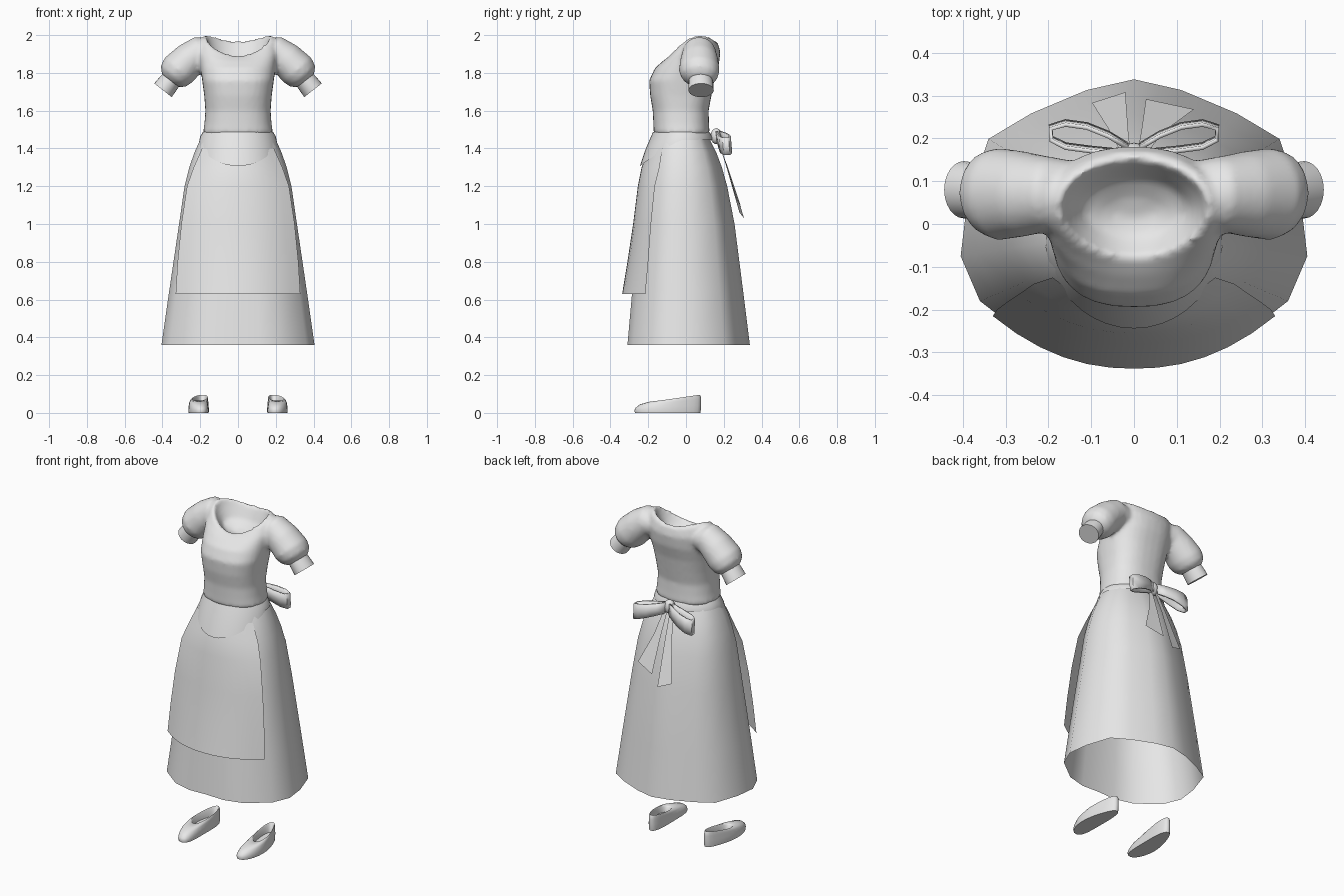
import bpy, bmesh, math
from mathutils import Vector

if "Cube" in bpy.data.objects:
    bpy.data.objects.remove(bpy.data.objects["Cube"])

cloth = bpy.data.materials.new("plain grey")
cloth.diffuse_color = (0.8, 0.8, 0.8, 1)
cloth.use_nodes = True
cloth.node_tree.nodes["Principled BSDF"].inputs["Base Color"].default_value = cloth.diffuse_color


def finish(name, bm, angle=50):
    bmesh.ops.recalc_face_normals(bm, faces=bm.faces)
    me = bpy.data.meshes.new(name)
    bm.to_mesh(me)
    bm.free()
    me.materials.append(cloth)
    me.shade_smooth()
    me.set_sharp_from_angle(angle=math.radians(angle))
    ob = bpy.data.objects.new(name, me)
    bpy.context.collection.objects.link(ob)
    return ob


def loft(bm, rings, closed=True, caps=(False, False)):
    """Skin a list of equally long point rows."""
    vs = [[bm.verts.new(p) for p in r] for r in rings]
    n = len(vs[0])
    for a, b in zip(vs, vs[1:]):
        for i in range(n if closed else n - 1):
            j = (i + 1) % n
            bm.faces.new((a[i], a[j], b[j], b[i]))
    for use, ring in zip(caps, (vs[0], vs[-1])):
        if use:
            bm.faces.new(ring)


def spow(v, e):
    return math.copysign(abs(v) ** e, v)


def oval(hx, yf, yb, zf, zb, side=0.0, e=1.0, n=32):
    """Oval ring; height runs from zf (front) to zb (back), raised at the sides."""
    pts = []
    for i in range(n):
        t = 2 * math.pi * i / n
        s, c = math.sin(t), math.cos(t)
        pts.append((hx * spow(s, e), (yf + yb) / 2 - (yb - yf) / 2 * spow(c, e),
                    (zf + zb) / 2 - (zb - zf) / 2 * c + side * s * s))
    return pts


def lerp_table(table, z):
    """Interpolate rows (z, a, b, c) sorted from high to low."""
    for p, q in zip(table, table[1:]):
        if z >= q[0]:
            f = (p[0] - z) / (p[0] - q[0])
            return [a + (b - a) * f for a, b in zip(p[1:], q[1:])]
    return table[-1][1:]


# skirt: faceted hem outline carried up to the waist
half = [(0, .34), (.11, .315), (.24, .26), (.34, .2), (.39, .05), (.405, -.075),
        (.36, -.18), (.23, -.28), (.115, -.31), (0, -.305)]
hem = half + [(-x, y) for x, y in half[-2:0:-1]]
skirt_rows = [(1.49, .175, -.16, .11), (1.44, .203, -.18, .13), (1.38, .23, -.198, .16),
              (1.30, .258, -.213, .19), (1.2, .283, -.23, .218), (1.0, .312, -.25, .257),
              (.64, .365, -.285, .303), (.36, .405, -.31, .338)]
rings = []
for z, hx, yf, yb in skirt_rows:
    rings.append([(x / .405 * hx, y / .31 * -yf if y < 0 else y / .34 * yb, z)
                  for x, y in hem])
bm = bmesh.new()
loft(bm, rings)
finish("skirt", bm)

# apron panel hanging in front of the skirt
apron_rows = [(1.40, .19, -.198, -.125), (1.3, .235, -.235, -.14), (1.2, .27, -.255, -.165),
              (1.0, .30, -.28, -.185), (.8, .32, -.31, -.20), (.63, .33, -.338, -.215)]
bm = bmesh.new()
rows = []
for z, w, yf, ye in apron_rows:
    row = []
    for i in range(13):
        u = i / 6 - 1
        row.append((u * w, yf + (ye - yf) * abs(u) ** 2.2, z))
    rows.append(row)
loft(bm, rows, closed=False)
finish("apron", bm)

# waistband: thin at the back, dipping to a rounded yoke in front
bm = bmesh.new()
top, mid, low = [], [], []
n = 40
for i in range(n):
    t = 2 * math.pi * i / n
    s, c = math.sin(t), math.cos(t)
    top.append((.186 * s, -.025 - .15 * c, 1.487))
    zl = 1.445 - .138 * max(0, c) ** 1.2
    hx, yf, yb = lerp_table(skirt_rows, zl)
    hx = min(hx, .205)
    p = Vector((hx * s * 1.02, (yf + yb) / 2 - (yb - yf) / 2 * c, zl))
    if c > 0:
        p.y = -.02 - .224 * c
    else:
        p.y = -.02 - .16 * c
    low.append(p)
    mid.append(Vector(top[-1]).lerp(p, .5) + Vector((.004 * s, -.004 * c, 0)))
loft(bm, [top, mid, low])
finish("waistband", bm)

# bodice with hollow neckline, plus puffed sleeves, blended into one surface
bm = bmesh.new()
body = [(.176, -.16, .115, 1.472, 1.472, 0, .85), (.185, -.172, .125, 1.485, 1.485, 0, .85),
        (.178, -.173, .122, 1.53, 1.53, 0, .85), (.173, -.176, .12, 1.6, 1.6, 0, .85),
        (.179, -.19, .135, 1.68, 1.68, 0, .82), (.19, -.195, .15, 1.76, 1.76, 0, .8),
        (.2, -.165, .174, 1.825, 1.84, 0, .85), (.21, -.12, .182, 1.865, 1.91, .03, .9),
        (.197, -.09, .17, 1.885, 1.955, .06, 1), (.173, -.077, .152, 1.893, 1.972, .065, 1),
        (.155, -.06, .135, 1.875, 1.945, .04, 1), (.12, -.03, .105, 1.85, 1.89, .01, 1),
        (.05, .01, .065, 1.84, 1.86, 0, 1)]
loft(bm, [oval(*r) for r in body], caps=(True, True))


def tube(sections, side):
    rings = []
    for x, y, z, deg, r, ry in sections:
        a = math.radians(deg)
        ring = []
        for i in range(24):
            t = 2 * math.pi * i / 24
            k = r * math.cos(t)
            ring.append((side * (x + k * math.sin(a)), y + ry * math.sin(t),
                         z + k * math.cos(a)))
        rings.append(ring)
    return rings


puff = [(.15, .07, 1.905, 8, .07, .08), (.20, .07, 1.908, 18, .088, .088),
        (.26, .07, 1.866, 35, .094, .1), (.315, .07, 1.815, 48, .098, .108),
        (.343, .073, 1.782, 50, .086, .096), (.36, .077, 1.758, 52, .056, .064)]
cuff = [(.345, .077, 1.774, 52, .052, .06), (.365, .078, 1.75, 52, .056, .064),
        (.397, .08, 1.708, 52, .059, .067)]
for side in (-1, 1):
    loft(bm, tube(puff, side), caps=(True, True))
bodice = finish("bodice", bm)
mod = bodice.modifiers.new("blend", 'REMESH')
mod.mode = 'VOXEL'
mod.voxel_size = .012
mod.use_smooth_shade = True
mod = bodice.modifiers.new("soften", 'SMOOTH')
mod.factor = .5
mod.iterations = 4

# cuffs
for side, label in ((-1, "left"), (1, "right")):
    bm = bmesh.new()
    loft(bm, tube(cuff, side), caps=(True, True))
    finish(label + "_cuff", bm)

# bow at the back: loops, knot and tails
loop = [(.015, .178), (.06, .205), (.11, .225), (.16, .232), (.195, .222), (.193, .195),
        (.16, .178), (.1, .17), (.05, .165), (.015, .16)]
for side, label in ((-1, "left"), (1, "right")):
    bm = bmesh.new()
    rows = []
    for f in (-1, 0, 1):
        rows.append([(side * x, y + .004 * (1 - f), 1.465 - .28 * x + f * (.03 + .09 * min(x, .18)))
                     for x, y in loop])
    loft(bm, rows, closed=False)
    ob = finish(label + "_bow_loop", bm)
    mod = ob.modifiers.new("thickness", 'SOLIDIFY')
    mod.thickness = .01
    mod.offset = 0

bm = bmesh.new()
bmesh.ops.create_uvsphere(bm, u_segments=16, v_segments=10, radius=1)
for v in bm.verts:
    v.co = Vector((v.co.x * .034, .16 + v.co.y * .03, 1.465 + v.co.z * .042))
finish("bow_knot", bm)

tails = {"left_tail": [((-.03, .165, 1.45), (-.008, .165, 1.45)),
                       ((-.055, .215, 1.3), (-.014, .222, 1.3)),
                       ((-.098, .283, 1.06), (-.02, .308, 1.03))],
         "right_tail": [((.008, .165, 1.45), (.03, .165, 1.45)),
                        ((.018, .222, 1.3), (.068, .215, 1.3)),
                        ((.028, .292, 1.1), (.092, .272, 1.12))]}
tails["right_tail"][2] = ((.028, .292, 1.09), (.14, .268, 1.13))
for name, rows in tails.items():
    bm = bmesh.new()
    loft(bm, rows, closed=False)
    finish(name, bm)


# slip-on shoes with a shallow opening
def shoe_ring(scale, yf, yb, zf, zb, side):
    pts = []
    for i in range(28):
        t = 2 * math.pi * i / 28
        s, c = math.sin(t), math.cos(t)
        w = (.052 + .009 * c) * scale
        y = (yf + yb) / 2 - (yb - yf) / 2 * c
        f = (y + .27) / .35
        x = .197 + spow(s, .85) * w + .012 * math.sin(f * math.pi * 1.3)
        pts.append((side * x, y, zf + (zb - zf) * (1 - c) / 2))
    return pts


shoe = [(1, -.27, .076, 0, 0), (1.03, -.273, .078, .012, .012), (1, -.268, .08, .026, .04),
        (.93, -.245, .08, .045, .07), (.84, -.19, .078, .06, .088), (.75, -.14, .074, .065, .096),
        (.68, -.132, .066, .06, .09), (.62, -.125, .055, .03, .04)]
for side, label in ((-1, "left"), (1, "right")):
    bm = bmesh.new()
    loft(bm, [shoe_ring(*r, side) for r in shoe], caps=(True, True))
    finish(label + "_shoe", bm)
